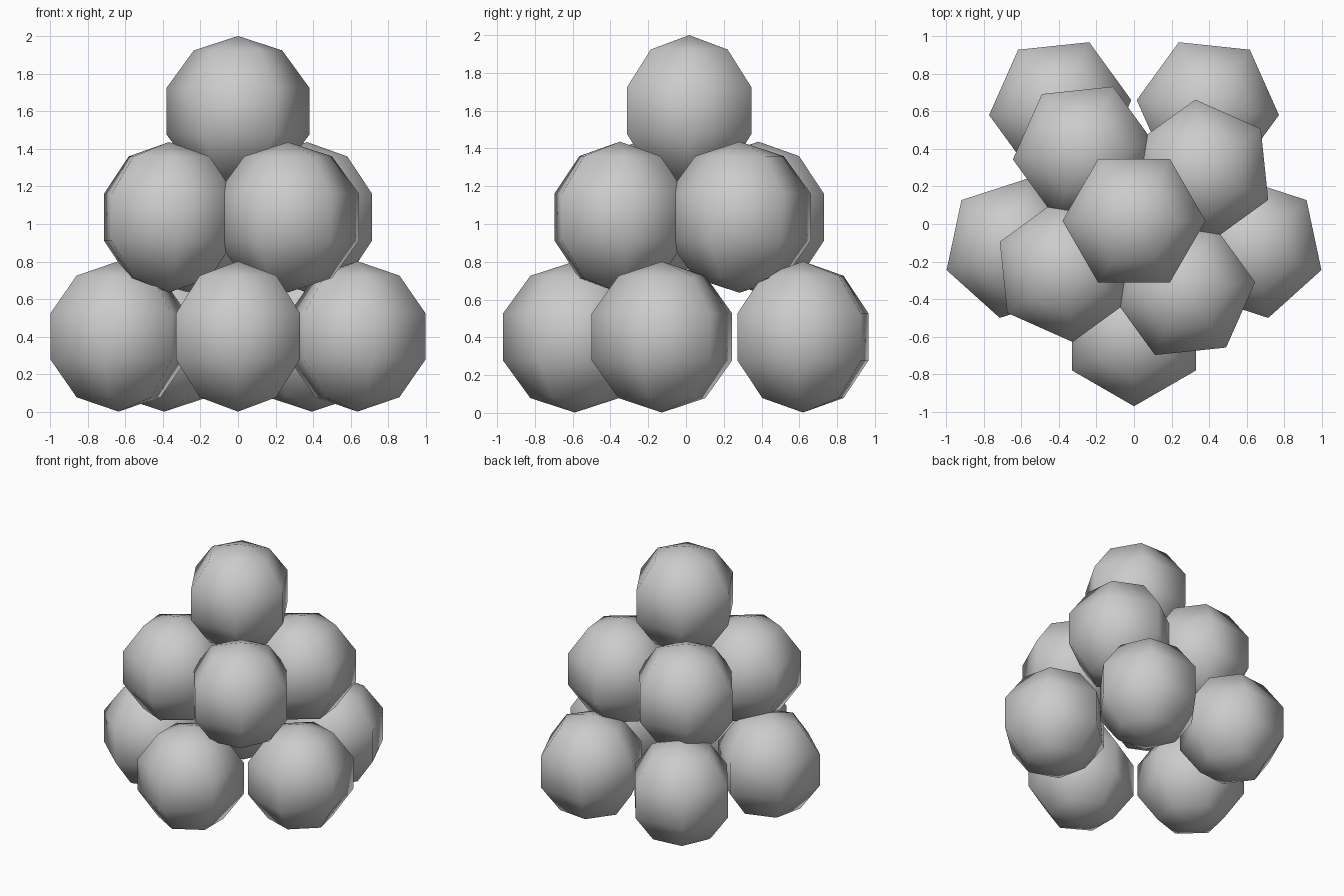
import bpy, bmesh
from math import radians, cos, sin, atan2
from mathutils import Matrix

if "Cube" in bpy.data.objects:
    bpy.data.objects.remove(bpy.data.objects["Cube"])

R = 0.4

def ball_mesh():
    # six-sided ball, five bands, one corner turned to face +x
    bm = bmesh.new()
    bmesh.ops.create_uvsphere(bm, u_segments=6, v_segments=5, radius=R)
    v = max(bm.verts, key=lambda q: q.co.x ** 2 + q.co.y ** 2)
    turn = Matrix.Rotation(-atan2(v.co.y, v.co.x), 3, 'Z')
    bmesh.ops.transform(bm, matrix=turn, verts=bm.verts)
    for f in bm.faces:
        f.smooth = True
    me = bpy.data.meshes.new("ball")
    bm.to_mesh(me)
    bm.free()
    return me

mesh = ball_mesh()

def ring(name, count, radius, start, cy, z):
    # balls spaced evenly on a circle, each turned to face outward
    for i in range(count):
        a = radians(start + 360 / count * i)
        ob = bpy.data.objects.new(f"{name}_{i + 1}", mesh)
        ob.location = (radius * cos(a), cy + radius * sin(a), z)
        ob.rotation_euler.z = a
        bpy.context.collection.objects.link(ob)

# three layers of the pile
ring("bottom_ball", 5, 0.668, -90, 0.079, 0.402)
ring("middle_ball", 4, 0.453, -54, 0.017, 1.036)
ring("top_ball", 1, 0.0, 0, 0.017, 1.6)
